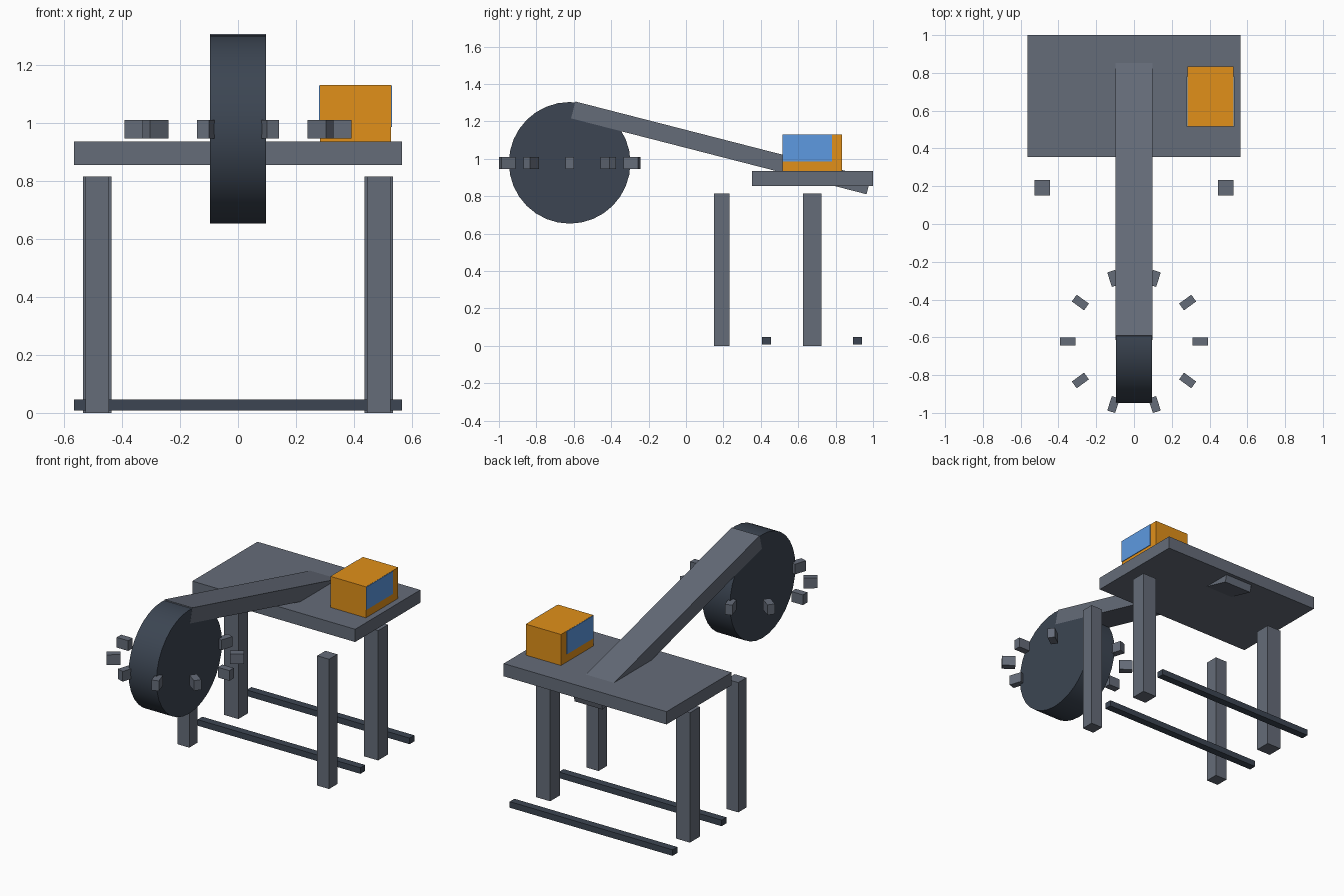
import bpy
from math import radians, cos, sin, pi

if "Cube" in bpy.data.objects:
    bpy.data.objects.remove(bpy.data.objects["Cube"])


def material(name, color):
    m = bpy.data.materials.new(name)
    m.diffuse_color = (*color, 1)
    m.use_nodes = True
    m.node_tree.nodes["Principled BSDF"].inputs["Base Color"].default_value = m.diffuse_color
    return m


STEEL = material("steel_grey", (0.13, 0.15, 0.19))
DARK = material("dark_steel", (0.045, 0.06, 0.085))
ORANGE = material("cab_orange", (0.75, 0.28, 0.01))
BLUE = material("window_blue", (0.11, 0.32, 0.75))


def box(name, center, size, mat, rot=(0, 0, 0)):
    bpy.ops.mesh.primitive_cube_add(size=1, location=center, rotation=rot)
    ob = bpy.context.object
    ob.name = name
    ob.scale = size
    bpy.ops.object.transform_apply(location=False, rotation=False, scale=True)
    ob.data.materials.append(mat)
    return ob


# Deck
box("deck", (0, 0.677, 0.895), (1.13, 0.646, 0.08), STEEL)

# Legs: slim front pair, thicker rear pair
for side, s in (("left", -1), ("right", 1)):
    box(f"front_leg_{side}", (s * 0.485, 0.192, 0.407), (0.082, 0.082, 0.814), STEEL)
    box(f"rear_leg_{side}", (s * 0.485, 0.675, 0.407), (0.098, 0.098, 0.814), STEEL)

# Ground rails
for name, y in (("front_rail", 0.43), ("rear_rail", 0.917)):
    box(name, (0, y, 0.027), (1.13, 0.047, 0.038), DARK)

# Sloping boom
box("boom", (0, 0.187, 1.058), (0.194, 1.631, 0.093), STEEL, (radians(-14.4), 0, 0))

# Digging wheel
WHEEL_Y, WHEEL_Z = -0.622, 0.978
bpy.ops.mesh.primitive_cylinder_add(vertices=32, radius=0.325, depth=0.193,
                                    location=(0, WHEEL_Y, WHEEL_Z),
                                    rotation=(0, pi / 2, 0))
wheel = bpy.context.object
wheel.name = "digging_wheel"
wheel.data.materials.append(DARK)
bpy.ops.object.shade_smooth_by_angle(angle=radians(30))

# Level ring of buckets around the wheel
for i in range(10):
    a = i * pi / 5
    box(f"bucket_{i + 1}", (0.351 * cos(a), WHEEL_Y + 0.351 * sin(a), WHEEL_Z),
        (0.08, 0.044, 0.064), STEEL, (0, 0, a))

# Operator cab with side windows running through it
box("cab", (0.405, 0.675, 1.032), (0.244, 0.32, 0.195), ORANGE)
box("cab_window", (0.405, 0.648, 1.057), (0.252, 0.264, 0.143), BLUE)
